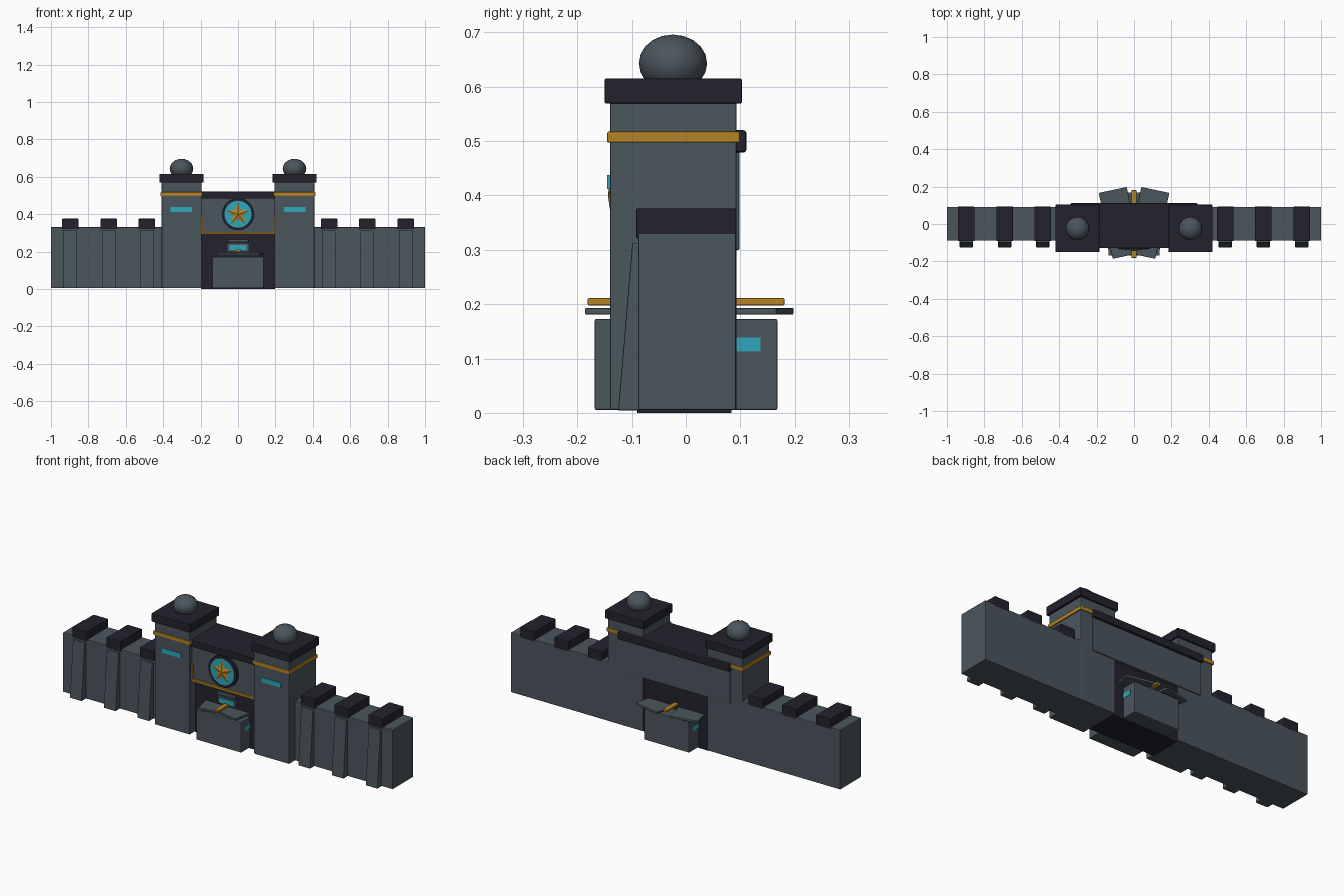
import bpy, bmesh, math
from mathutils import Matrix, Vector

cube = bpy.data.objects.get("Cube")
if cube:
    bpy.data.objects.remove(cube, do_unlink=True)


def material(name, rgb):
    m = bpy.data.materials.new(name)
    m.use_nodes = True
    m.diffuse_color = (*rgb, 1)
    m.node_tree.nodes["Principled BSDF"].inputs["Base Color"].default_value = (*rgb, 1)
    return m


STONE = material("slate stone", (0.07, 0.092, 0.108))
DARK = material("dark trim", (0.017, 0.016, 0.027))
GOLD = material("gold", (0.47, 0.23, 0.018))
CYAN = material("cyan glow", (0.03, 0.39, 0.50))


def finish(name, bm, mat, bevel=0.0):
    bmesh.ops.recalc_face_normals(bm, faces=bm.faces)
    mesh = bpy.data.meshes.new(name)
    bm.to_mesh(mesh)
    bm.free()
    mesh.materials.append(mat)
    ob = bpy.data.objects.new(name, mesh)
    bpy.context.collection.objects.link(ob)
    if bevel:
        mod = ob.modifiers.new("soft edges", 'BEVEL')
        mod.width = bevel
        mod.segments = 2
    return ob


def box(name, mat, x, y, z, bevel=0.003, turn=0.0):
    """Box from (low, high) spans on each axis, turned about its own centre."""
    spans = (x, y, z)
    centre = Vector([(a + b) / 2 for a, b in spans])
    size = [abs(b - a) for a, b in spans]
    bm = bmesh.new()
    bmesh.ops.create_cube(bm, size=1, matrix=Matrix.Translation(centre)
                          @ Matrix.Rotation(turn, 4, 'Z') @ Matrix.Diagonal((*size, 1)))
    return finish(name, bm, mat, bevel)


def disc(name, mat, radius, y, z, depth):
    """Upright round plate whose back sits at y and which faces the front."""
    bm = bmesh.new()
    bmesh.ops.create_cone(bm, cap_ends=True, segments=32, radius1=radius, radius2=radius, depth=depth,
                          matrix=Matrix.Translation((0, y - depth / 2, z)) @ Matrix.Rotation(math.pi / 2, 4, 'X'))
    return finish(name, bm, mat)


def buttress(name, x, half):
    """Wedge leaning against the front of the wall."""
    profile = [(-0.08, 0.004), (-0.125, 0.004), (-0.099, 0.313), (-0.08, 0.313)]
    bm = bmesh.new()
    face = bm.faces.new([bm.verts.new((x - half, y, z)) for y, z in profile])
    out = bmesh.ops.extrude_face_region(bm, geom=[face])
    verts = [g for g in out["geom"] if isinstance(g, bmesh.types.BMVert)]
    bmesh.ops.translate(bm, verts=verts, vec=(2 * half, 0, 0))
    return finish(name, bm, STONE, 0.003)


# Walls and towers, one of each per side
for s, side in ((1, "left"), (-1, "right")):
    def span(a, b):
        return (min(s * a, s * b), max(s * a, s * b))

    box(f"{side}_wall", STONE, span(0.40, 1.0), (-0.088, 0.092), (0.005, 0.331))
    for i, x in enumerate((0.488, 0.691, 0.897)):
        box(f"{side}_merlon_{i}", DARK, span(x - 0.044, x + 0.044), (-0.092, 0.093), (0.321, 0.376))
        buttress(f"{side}_buttress_{i}", s * x, 0.036)

    box(f"{side}_tower", STONE, span(0.195, 0.408), (-0.14, 0.093), (0.005, 0.575))
    box(f"{side}_tower_band", GOLD, span(0.189, 0.414), (-0.145, 0.099), (0.497, 0.518))
    box(f"{side}_tower_cap", DARK, span(0.185, 0.42), (-0.15, 0.103), (0.569, 0.615))
    box(f"{side}_tower_light", CYAN, span(0.245, 0.36), (-0.145, -0.138), (0.412, 0.438), 0)

    # Dome on the tower
    bm = bmesh.new()
    bmesh.ops.create_uvsphere(bm, u_segments=16, v_segments=10, radius=1,
                              matrix=Matrix.Translation((s * 0.302, -0.024, 0.643))
                              @ Matrix.Diagonal((0.063, 0.063, 0.053, 1)))
    for f in bm.faces:
        f.smooth = True
    finish(f"{side}_tower_dome", bm, STONE)

    # Gatehouse details
    box(f"{side}_gate_strip", GOLD, span(0.188, 0.198), (-0.13, -0.115), (0.296, 0.39), 0)
    box(f"{side}_booth_light", CYAN, span(0.13, 0.139), (-0.137, 0.137), (0.113, 0.139), 0)
    box(f"{side}_booth_roof", STONE, span(0.0, 0.153), (-0.174, 0.186), (0.181, 0.193), 0.002,
        turn=-s * math.radians(12)).location.x = 0

# Gate between the towers
box("gate_block", DARK, (-0.197, 0.197), (-0.09, 0.084), (0.0, 0.31), 0)
box("gate_front_panel", STONE, (-0.197, 0.197), (-0.118, 0.08), (0.30, 0.485), 0)
box("gate_back_panel", STONE, (-0.336, 0.336), (0.07, 0.098), (0.30, 0.485), 0.002)
box("gate_front_beam", DARK, (-0.197, 0.197), (-0.128, 0.09), (0.483, 0.52))
box("gate_back_beam", DARK, (-0.34, 0.34), (0.06, 0.111), (0.479, 0.52), 0.005)
box("gate_gold_bar", GOLD, (-0.197, 0.197), (-0.129, -0.11), (0.294, 0.306), 0)

# Sign over the door
box("door_sign", STONE, (-0.055, 0.055), (-0.096, -0.088), (0.20, 0.243), 0)
box("door_sign_hood", STONE, (-0.055, 0.055), (-0.104, -0.088), (0.25, 0.264), 0.002)
box("door_sign_light", CYAN, (-0.045, 0.045), (-0.101, -0.095), (0.209, 0.234), 0)

# Booth running through the gate
box("booth", STONE, (-0.137, 0.137), (-0.168, 0.168), (0.005, 0.173))
box("booth_ridge", GOLD, (-0.013, 0.013), (-0.181, 0.181), (0.198, 0.211), 0.002)

# Round medallion with a raised star
disc("medallion_rim", DARK, 0.086, -0.112, 0.40, 0.021)
disc("medallion_face", CYAN, 0.072, -0.13, 0.40, 0.005)
bm = bmesh.new()
ring = []
for i in range(10):
    r = 0.027 if i % 2 else 0.064
    a = math.pi / 2 + i * math.pi / 5
    ring.append(bm.verts.new((r * math.cos(a), -0.136, 0.40 + r * math.sin(a))))
peak = bm.verts.new((0, -0.144, 0.40))
for i in range(10):
    bm.faces.new((ring[i - 1], ring[i], peak))
bm.faces.new(ring)
finish("medallion_star", bm, GOLD)
